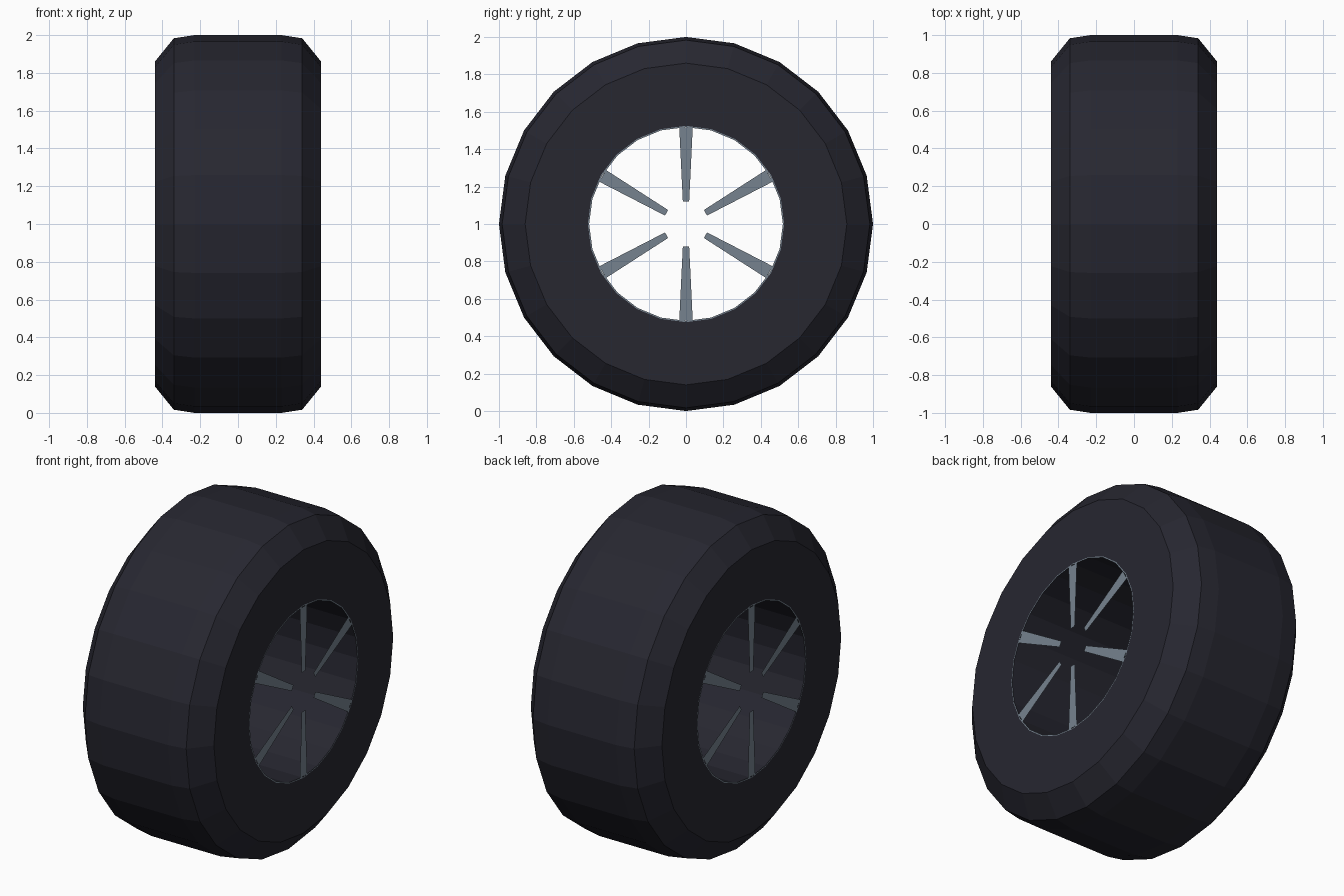
import bpy
import bmesh
from math import sin, cos, pi
from mathutils import Matrix, Vector

SIDES = 24
HALF_WIDTH = 0.44
HOLE = 0.525

cube = bpy.data.objects.get("Cube")
if cube:
    bpy.data.objects.remove(cube, do_unlink=True)


def material(name, rgb):
    mat = bpy.data.materials.new(name)
    mat.use_nodes = True
    mat.diffuse_color = (*rgb, 1)
    mat.node_tree.nodes["Principled BSDF"].inputs["Base Color"].default_value = (*rgb, 1)
    return mat


def finish(name, bm, mat):
    mesh = bpy.data.meshes.new(name)
    bm.to_mesh(mesh)
    bm.free()
    mesh.materials.append(mat)
    obj = bpy.data.objects.new(name, mesh)
    bpy.context.collection.objects.link(obj)
    return obj


def ring(bm, x, radius):
    """Circle of vertices around the axle."""
    steps = [2 * pi * i / SIDES for i in range(SIDES)]
    return [bm.verts.new((x, radius * sin(a), 1 + radius * cos(a))) for a in steps]


def bridge(bm, a, b):
    for i in range(SIDES):
        j = (i + 1) % SIDES
        bm.faces.new((a[i], a[j], b[j], b[i]))


rubber = material("dark rubber", (0.02, 0.02, 0.03))
metal = material("grey metal", (0.18, 0.225, 0.275))

# Tyre: closed half profile mirrored and turned around the axle
half = [(HALF_WIDTH, HOLE), (HALF_WIDTH, 0.86), (0.34, 0.983), (0.23, 1.0)]
profile = half + [(-x, r) for x, r in reversed(half)]
bm = bmesh.new()
rings = [ring(bm, x, r) for x, r in profile]
for k, current in enumerate(rings):
    bridge(bm, current, rings[(k + 1) % len(rings)])
bmesh.ops.recalc_face_normals(bm, faces=bm.faces)
finish("tyre", bm, rubber)

# Thin rim edge and six flat tapered spokes on each side
for side, label in ((1, "left"), (-1, "right")):
    x = side * HALF_WIDTH

    bm = bmesh.new()
    bridge(bm, ring(bm, x, HOLE), ring(bm, x, HOLE - 0.007))
    for face in bm.faces:
        face.normal_update()
        if face.normal.x * side < 0:
            face.normal_flip()
    finish(label + "_rim_edge", bm, metal)

    bm = bmesh.new()
    outline = [(-0.017, 0.12), (0.017, 0.12), (0.036, 0.515), (-0.036, 0.515)]
    for i in range(6):
        turn = Matrix.Rotation(i * pi / 3, 3, "X")
        corners = [turn @ Vector((x, y, z)) + Vector((0, 0, 1)) for y, z in outline]
        face = bm.faces.new([bm.verts.new(c) for c in corners])
        face.normal_update()
        if face.normal.x * side < 0:
            face.normal_flip()
    finish(label + "_spokes", bm, metal)
